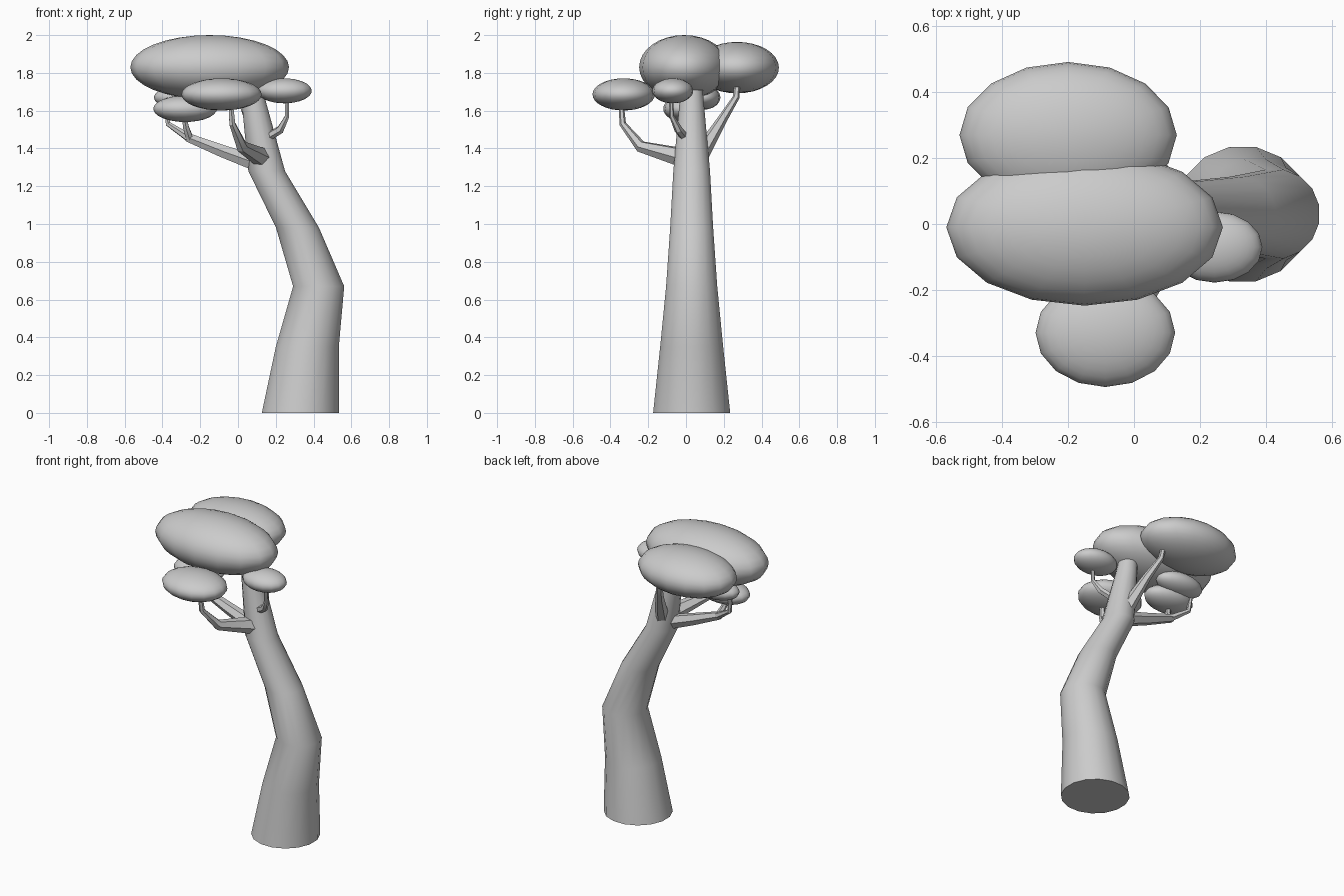
import bpy, bmesh, math
from mathutils import Vector

if "Cube" in bpy.data.objects:
    bpy.data.objects.remove(bpy.data.objects["Cube"])


def finish(bm, name, angle):
    bmesh.ops.recalc_face_normals(bm, faces=bm.faces)
    me = bpy.data.meshes.new(name)
    bm.to_mesh(me)
    bm.free()
    ob = bpy.data.objects.new(name, me)
    bpy.context.collection.objects.link(ob)
    bpy.ops.object.select_all(action='DESELECT')
    ob.select_set(True)
    bpy.context.view_layer.objects.active = ob
    bpy.ops.object.shade_smooth_by_angle(angle=math.radians(angle))
    return ob


def tube(name, path, sides, level=False, angle=30):
    """Capped tapering tube through (x, y, z, radius) points."""
    bm = bmesh.new()
    pts = [Vector(p[:3]) for p in path]
    rings = []
    for i, p in enumerate(pts):
        d = pts[min(i + 1, len(pts) - 1)] - pts[max(i - 1, 0)]
        q = Vector((0, 0, 1)).rotation_difference(d)
        ring = []
        for k in range(sides):
            a = 2 * math.pi * (k + 0.5) / sides
            v = Vector((math.cos(a), math.sin(a), 0)) * path[i][3]
            ring.append(bm.verts.new(p + (v if level else q @ v)))
        rings.append(ring)
    for a, b in zip(rings, rings[1:]):
        for k in range(sides):
            n = (k + 1) % sides
            bm.faces.new((a[k], a[n], b[n], b[k]))
    bm.faces.new(rings[0])
    bm.faces.new(rings[-1])
    return finish(bm, name, angle)


def foliage(name, centre, radii):
    bm = bmesh.new()
    bmesh.ops.create_uvsphere(bm, u_segments=16, v_segments=16, radius=1)
    for v in bm.verts:
        v.co = Vector([c + r * x for c, r, x in zip(centre, radii, v.co)])
    return finish(bm, name, 60)


# Bent trunk with level rings
tube("trunk", [(0.33, 0.03, 0, 0.208), (0.367, 0.03, 0.35, 0.17),
               (0.427, 0.03, 0.67, 0.138), (0.315, 0.03, 0.98, 0.116),
               (0.152, 0.03, 1.28, 0.099), (0.085, 0.03, 1.64, 0.066),
               (0.075, 0.03, 1.71, 0.06)], 16, level=True, angle=50)

# Branches
tube("left_branch", [(0.1, 0.03, 1.32, 0.047), (-0.08, 0.03, 1.385, 0.038),
                     (-0.27, 0.03, 1.46, 0.026)], 6)
tube("left_fork_outer", [(-0.25, 0.03, 1.45, 0.024), (-0.37, 0.07, 1.53, 0.015),
                         (-0.385, 0.08, 1.66, 0.012)], 6)
tube("left_fork_inner", [(-0.255, 0.03, 1.45, 0.022), (-0.275, -0.01, 1.51, 0.018),
                         (-0.29, -0.02, 1.6, 0.012)], 6)
tube("front_branch", [(0.13, -0.01, 1.35, 0.055), (0.02, -0.24, 1.41, 0.032),
                      (-0.03, -0.335, 1.53, 0.018), (-0.04, -0.345, 1.66, 0.013)], 6)
tube("right_branch", [(0.14, 0.0, 1.45, 0.024), (0.225, -0.04, 1.5, 0.022),
                      (0.26, -0.075, 1.57, 0.013), (0.26, -0.08, 1.69, 0.01)], 6)
tube("back_branch", [(0.12, 0.08, 1.37, 0.045), (0.06, 0.19, 1.55, 0.026),
                     (0.01, 0.265, 1.67, 0.018), (-0.01, 0.275, 1.78, 0.014)], 6)

# Foliage clumps
foliage("crown_foliage", (-0.15, -0.01, 1.83), (0.42, 0.238, 0.17))
foliage("back_foliage", (-0.2, 0.27, 1.828), (0.33, 0.222, 0.136))
foliage("front_foliage", (-0.087, -0.33, 1.686), (0.212, 0.165, 0.085))
foliage("right_foliage", (0.245, -0.07, 1.705), (0.145, 0.108, 0.066))
foliage("left_lower_foliage", (-0.28, -0.01, 1.61), (0.168, 0.11, 0.07))
foliage("left_upper_foliage", (-0.28, 0.09, 1.67), (0.165, 0.092, 0.065))
